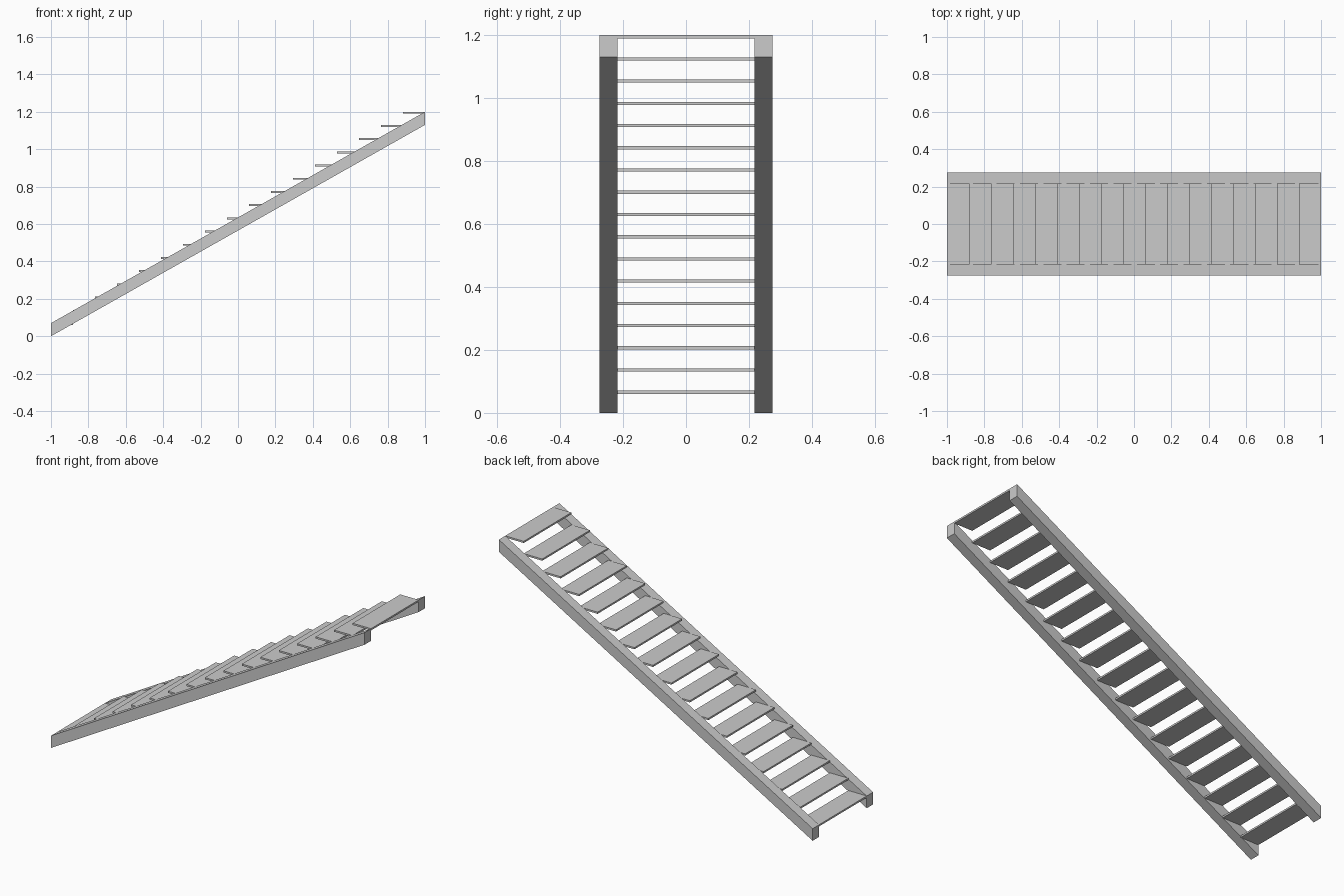
import bpy

if "Cube" in bpy.data.objects:
    bpy.data.objects.remove(bpy.data.objects["Cube"])

STEPS = 17
RUN = 2.0 / STEPS        # depth of one tread
RISE = 1.13 / (STEPS - 1)  # replaced below by the pitch of the flight
TOP, BEAM_H = 1.20, 0.07
INNER, OUTER = 0.217, 0.275
TREAD_T = 0.01
RISE = TOP / STEPS

grey = bpy.data.materials.new("light grey")
grey.diffuse_color = (0.6, 0.6, 0.6, 1.0)
grey.use_nodes = True
grey.node_tree.nodes["Principled BSDF"].inputs["Base Color"].default_value = grey.diffuse_color


def extrude_y(name, profile, y0, y1):
    """Solid made by sweeping an x-z outline from y0 to y1."""
    n = len(profile)
    verts = [(x, y, z) for y in (y0, y1) for x, z in profile]
    faces = [tuple(range(n)), tuple(reversed(range(n, 2 * n)))]
    faces += [(i, i + n, (i + 1) % n + n, (i + 1) % n) for i in range(n)]
    mesh = bpy.data.meshes.new(name)
    mesh.from_pydata(verts, [], faces)
    mesh.materials.append(grey)
    obj = bpy.data.objects.new(name, mesh)
    bpy.context.collection.objects.link(obj)
    return obj


# Sloping side beams with upright ends
beam = [(-1, 0), (1, TOP - BEAM_H), (1, TOP), (-1, BEAM_H)]
extrude_y("front_stringer", beam, -OUTER, -INNER)
extrude_y("back_stringer", beam, INNER, OUTER)

# Open treads between the beams
for i in range(STEPS):
    x, z = -1 + i * RUN, (i + 1) * RISE
    outline = [(x, z - TREAD_T), (x + RUN, z - TREAD_T), (x + RUN, z), (x, z)]
    extrude_y(f"tread_{i + 1:02d}", outline, -INNER, INNER)
